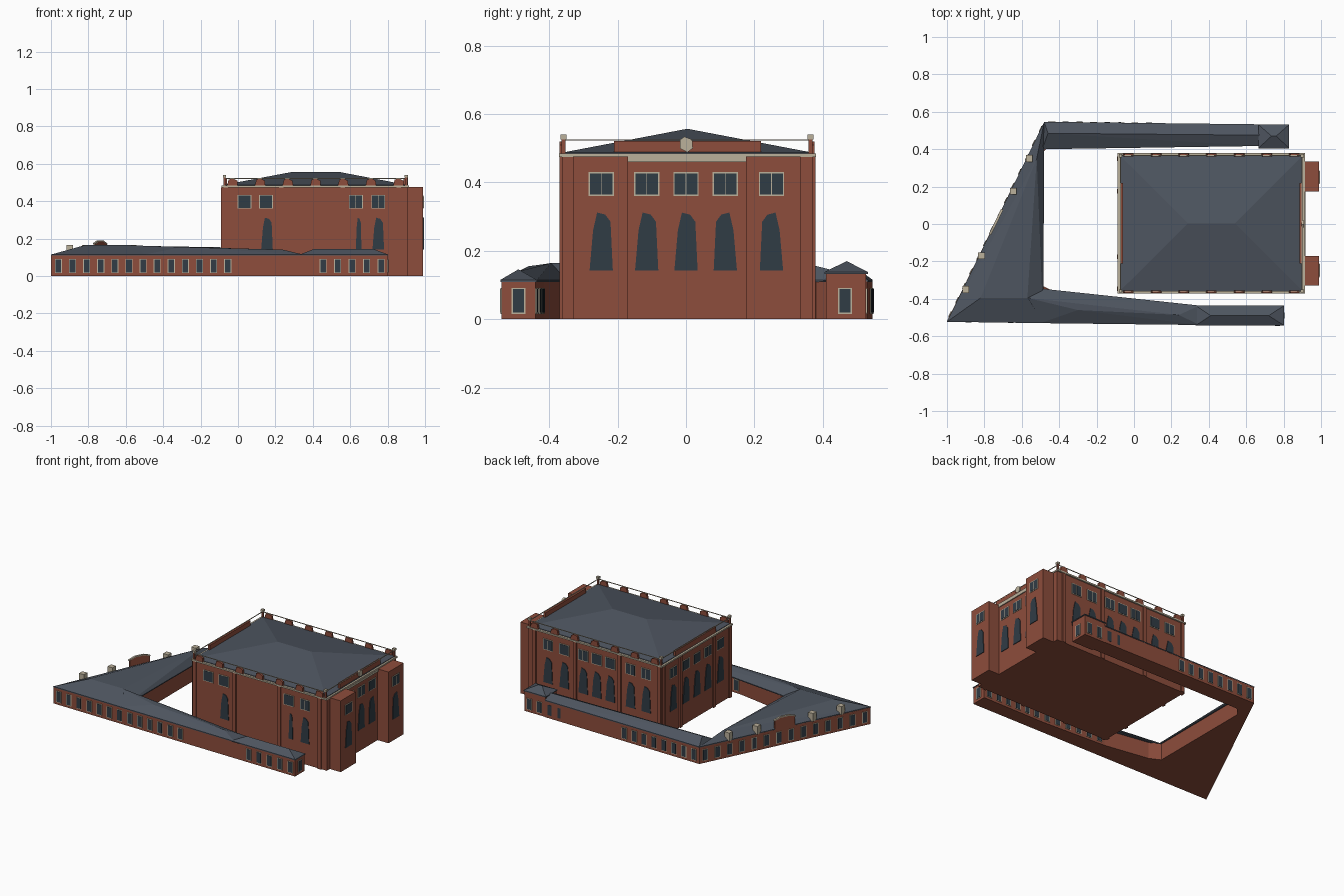
import bpy, bmesh
from mathutils import Vector


def material(name, rgb):
    m = bpy.data.materials.new(name)
    m.diffuse_color = (*rgb, 1)
    return m


BRICK = material("brick", (0.27, 0.075, 0.045))
SLATE = material("slate", (0.075, 0.09, 0.115))
STONE = material("stone", (0.5, 0.44, 0.33))
GLASS = material("glass", (0.03, 0.045, 0.06))
Z = Vector((0, 0, 1))


def finish(name, bm, mat):
    bmesh.ops.recalc_face_normals(bm, faces=bm.faces)
    me = bpy.data.meshes.new(name)
    bm.to_mesh(me)
    bm.free()
    me.materials.append(mat)
    ob = bpy.data.objects.new(name, me)
    bpy.context.collection.objects.link(ob)


def extrude(bm, pts, offset):
    """Closed prism from a flat outline swept along offset."""
    a = [bm.verts.new(p) for p in pts]
    b = [bm.verts.new(Vector(p) + offset) for p in pts]
    bm.faces.new(a)
    bm.faces.new(b[::-1])
    for i in range(len(a)):
        j = (i + 1) % len(a)
        bm.faces.new((a[i], a[j], b[j], b[i]))


def add_box(bm, x0, x1, y0, y1, z0, z1):
    extrude(bm, [(x0, y0, z0), (x1, y0, z0), (x1, y1, z0), (x0, y1, z0)], Z * (z1 - z0))


def boxes(name, mat, *dims):
    bm = bmesh.new()
    for d in dims:
        add_box(bm, *d)
    finish(name, bm, mat)


def hip_roof(name, eaves, ridge, z, mat=SLATE):
    """Convex roof over an eaves outline, with a thin edge."""
    bm = bmesh.new()
    pts = [(x, y, h) for x, y in eaves for h in (z - 0.006, z)] + list(ridge)
    vs = [bm.verts.new(p) for p in pts]
    res = bmesh.ops.convex_hull(bm, input=vs)
    loose = [v for v in bm.verts if not v.link_faces]
    bmesh.ops.delete(bm, geom=loose, context='VERTS')
    bmesh.ops.dissolve_limit(bm, angle_limit=0.01, verts=bm.verts, edges=bm.edges)
    finish(name, bm, mat)


panes, frames = bmesh.new(), bmesh.new()


def panel(bm, c, t, outline, depth):
    """Outline of (along wall, z) points standing out from a wall at c, running along t."""
    n = Vector((t.y, -t.x, 0))
    base = Vector((c[0], c[1], 0)) - n * 0.004
    extrude(bm, [base + t * u + Z * z for u, z in outline], n * (depth + 0.004))


def rect(w, z0, z1):
    return [(-w / 2, z0), (w / 2, z0), (w / 2, z1), (-w / 2, z1)]


def square_window(c, t, w, z0, z1, bars=False):
    panel(frames, c, t, rect(w + 0.008, z0 - 0.004, z1 + 0.004), 0.003)
    panel(panes, c, t, rect(w, z0, z1), 0.0045)
    if bars:
        panel(frames, c, t, rect(0.002, z0, z1), 0.005)


def tall_window(c, t, w=0.068, lean=1):
    h = w / 2
    out = [(-h, 0.143), (h, 0.143), (h * 0.8, 0.285), (h * 0.35, 0.306), (-h * 0.35, 0.312), (-h * 0.7, 0.26)]
    panel(panes, c, t, [(u * lean, z) for u, z in out], 0.004)


def window_row(a, b, count, margin=0.04):
    """Small windows spread along a low wall, running counter-clockwise."""
    a, b = Vector((*a, 0)), Vector((*b, 0))
    t = (b - a).normalized()
    for i in range(count):
        s = margin + ((b - a).length - 2 * margin) * (i / (count - 1) if count > 1 else 0.5)
        square_window(a + t * s, t, 0.03, 0.02, 0.088)


SOUTH, EAST, NORTH, WEST = (Vector(v) for v in ((1, 0, 0), (0, 1, 0), (-1, 0, 0), (0, -1, 0)))

# Main hall with two projecting stair towers
boxes("main_hall", BRICK, (-0.08, 0.91, -0.362, 0.37, 0, 0.476))
boxes("stair_towers", BRICK, (0.9, 0.99, -0.33, -0.17, 0, 0.476), (0.9, 0.99, 0.175, 0.335, 0, 0.476))
pil = [(x - 0.012, x + 0.012, y0, y1, 0, 0.474) for x in (-0.065, 0.23, 0.56, 0.86)
       for y0, y1 in ((-0.37, -0.35), (0.36, 0.378))]
pil += [(-0.09, -0.07, y - 0.012, y + 0.012, 0, 0.474) for y in (-0.345, -0.175, 0.175, 0.35)]
boxes("pilasters", BRICK, *pil)
boxes("cornice", STONE, (-0.088, 0.914, -0.372, 0.38, 0.474, 0.484), (0.9, 0.916, -0.17, 0.175, 0.46, 0.474))
hip_roof("hall_roof", [(-0.075, -0.358), (0.902, -0.358), (0.902, 0.366), (-0.075, 0.366)],
         [(0.29, 0.004, 0.557), (0.54, 0.004, 0.557)], 0.488)

# Parapet: end walls, small gabled blocks, corner posts and thin rails
boxes("end_parapets", BRICK, (0.885, 0.9, -0.21, 0.22, 0.484, 0.521), (-0.075, -0.06, -0.21, 0.22, 0.484, 0.521))
bm = bmesh.new()
for i in range(7):
    for y in (-0.37, 0.362):
        x = -0.03 + i * 0.148
        extrude(bm, [(x + u, y, h) for u, h in
                     ((-0.028, 0.484), (0.028, 0.484), (0.026, 0.51), (0.006, 0.52), (-0.02, 0.517))], Vector((0, 0.014, 0)))
finish("parapet_blocks", bm, BRICK)
corners = [(x, y) for x in (-0.072, 0.9) for y in (-0.358, 0.364)]
boxes("corner_posts", BRICK, *[(x - 0.006, x + 0.006, y - 0.006, y + 0.006, 0.48, 0.528) for x, y in corners])
boxes("post_caps", STONE, *[(x - 0.009, x + 0.009, y - 0.009, y + 0.009, 0.526, 0.54) for x, y in corners])
boxes("parapet_rails", STONE,
      *[(-0.072, 0.9, y - 0.002, y + 0.002, 0.52, 0.524) for y in (-0.36, 0.366)],
      *[(x - 0.002, x + 0.002, -0.358, 0.364, 0.522, 0.526) for x in (-0.072, 0.898)])
bm = bmesh.new()
panel(bm, (0.9, 0), EAST, [(-0.018, 0.5), (0.004, 0.488), (0.02, 0.5), (0.018, 0.525), (-0.004, 0.534), (-0.018, 0.525)], 0.008)
finish("gable_ornament", bm, STONE)

# Hall windows
for y in (-0.248, -0.115, 0, 0.115, 0.25):
    x = 0.99 if abs(y) > 0.2 else 0.91
    square_window((x, y), EAST, 0.066, 0.365, 0.426, True)
    tall_window((x, y), EAST, lean=1 if y <= 0 else -1)
    square_window((-0.08, y), WEST, 0.066, 0.365, 0.426, True)
    tall_window((-0.08, y), WEST)
for x in (0.035, 0.15, 0.63, 0.75):
    square_window((x, -0.362), SOUTH, 0.066, 0.365, 0.43, True)
for x, w in ((0.155, 0.062), (0.75, 0.062), (0.645, 0.03)):
    tall_window((x, -0.362), SOUTH, w)
for x in (0.035, 0.15, 0.3, 0.4, 0.5, 0.64, 0.76):
    square_window((x, 0.37), NORTH, 0.066, 0.365, 0.43, True)
    tall_window((x, 0.37), NORTH)

# Low courtyard range: one horseshoe of walls
ring = [(-1, -0.52), (0.8, -0.54), (0.8, -0.44), (0.35, -0.44), (-0.12, -0.415), (-0.42, -0.365), (-0.49, -0.33),
        (-0.49, 0.38), (-0.44, 0.43), (0.67, 0.42), (0.67, 0.53), (-0.48, 0.545)]
bm = bmesh.new()
extrude(bm, [(x, y, 0) for x, y in ring], Z * 0.11)
finish("low_range_walls", bm, BRICK)
boxes("north_end_pavilion", BRICK, (0.67, 0.825, 0.41, 0.527, 0, 0.132))

# Low roofs
hip_roof("west_block_roof", [(-1, -0.523), (-0.485, -0.53), (-0.485, 0.44), (-0.48, 0.546)],
         [(-0.82, -0.395, 0.165), (-0.57, -0.395, 0.165), (-0.52, 0.35, 0.163)], 0.115)
hip_roof("south_wing_roof", [(-0.5, -0.53), (0.35, -0.54), (0.35, -0.436), (-0.12, -0.418), (-0.42, -0.368), (-0.5, -0.345)],
         [(-0.57, -0.395, 0.164), (-0.3, -0.46, 0.155), (0.24, -0.486, 0.141)], 0.115)
hip_roof("south_end_roof", [(0.33, -0.542), (0.803, -0.543), (0.803, -0.436), (0.33, -0.436)],
         [(0.41, -0.49, 0.146), (0.72, -0.49, 0.146)], 0.115)
hip_roof("north_wing_roof", [(-0.48, 0.546), (-0.49, 0.4), (-0.43, 0.425), (0.67, 0.417), (0.67, 0.533)],
         [(-0.46, 0.485, 0.16), (-0.14, 0.485, 0.15), (0.67, 0.475, 0.142)], 0.115)
hip_roof("north_end_roof", [(0.665, 0.405), (0.83, 0.405), (0.83, 0.532), (0.665, 0.532)],
         [(0.735, 0.47, 0.17), (0.76, 0.47, 0.17)], 0.138)

# Chimneys and gable along the slanted west wall
boxes("chimneys", STONE, *[(x - 0.018, x + 0.018, y - 0.018, y + 0.018, 0.11, 0.165)
                           for x, y in ((-0.9, -0.35), (-0.815, -0.17), (-0.645, 0.175), (-0.56, 0.35))])
slant = (Vector((-1, -0.52, 0)) - Vector((-0.48, 0.545, 0))).normalized()
bm = bmesh.new()
panel(bm, (-0.735, 0.01), slant, [(-0.07, 0.1), (0.07, 0.1), (0.07, 0.17), (0.03, 0.184), (-0.03, 0.184), (-0.07, 0.17)], 0.006)
finish("west_gable", bm, BRICK)
bm = bmesh.new()
panel(bm, (-0.735, 0.01), slant, [(-0.075, 0.169), (-0.03, 0.183), (0.03, 0.183), (0.075, 0.169),
                                  (0.075, 0.175), (0.03, 0.19), (-0.03, 0.19), (-0.075, 0.175)], 0.009)
finish("west_gable_coping", bm, STONE)

# Low range windows
window_row((-1, -0.52), (-0.015, -0.531), 13)
window_row((0.42, -0.536), (0.8, -0.54), 5, 0.035)
window_row((-0.48, 0.545), (-1, -0.52), 14)
window_row((0.12, 0.537), (-0.48, 0.545), 8)
window_row((0.825, 0.527), (0.45, 0.527), 5, 0.035)
window_row((0.8, -0.44), (0.35, -0.44), 6)
window_row((0.35, -0.44), (-0.12, -0.415), 6)
window_row((-0.44, 0.43), (0.67, 0.42), 12)
square_window((0.8, -0.49), EAST, 0.033, 0.02, 0.088)
square_window((0.825, 0.465), EAST, 0.033, 0.02, 0.088)
finish("window_panes", panes, GLASS)
finish("window_frames", frames, STONE)
